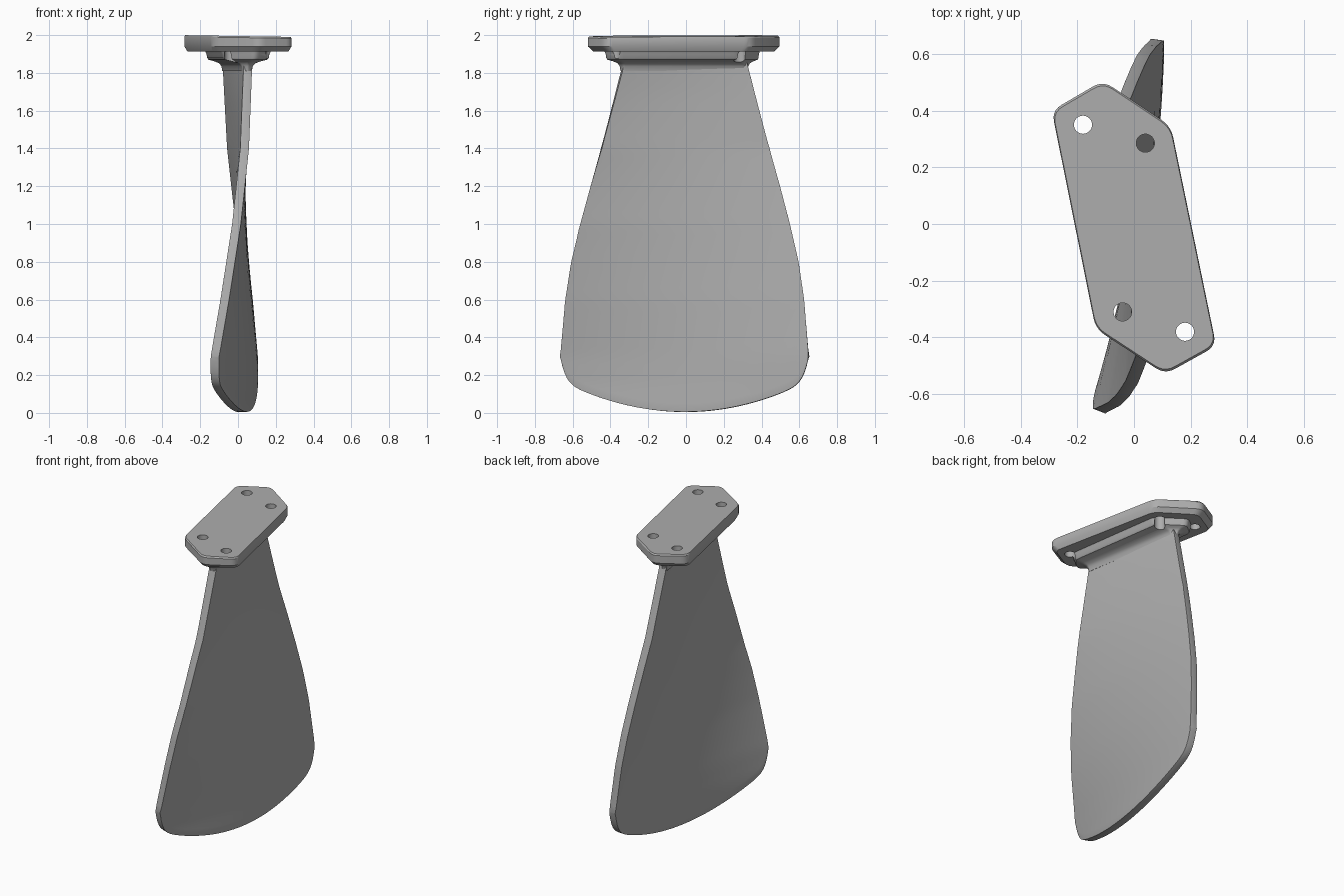
import bpy, bmesh, math
from mathutils import Vector

if "Cube" in bpy.data.objects:
    bpy.data.objects.remove(bpy.data.objects["Cube"], do_unlink=True)

grey = bpy.data.materials.new("plain grey")
grey.use_nodes = True
COLOUR = (0.42, 0.42, 0.42, 1)
grey.diffuse_color = COLOUR
grey.node_tree.nodes["Principled BSDF"].inputs["Base Color"].default_value = COLOUR


def finish(name, bm):
    bmesh.ops.recalc_face_normals(bm, faces=bm.faces)
    mesh = bpy.data.meshes.new(name)
    bm.to_mesh(mesh)
    bm.free()
    mesh.materials.append(grey)
    ob = bpy.data.objects.new(name, mesh)
    bpy.context.collection.objects.link(ob)
    return ob


def activate(ob):
    bpy.ops.object.select_all(action='DESELECT')
    ob.select_set(True)
    bpy.context.view_layer.objects.active = ob


def smooth(ob, degrees):
    activate(ob)
    bpy.ops.object.shade_smooth_by_angle(angle=math.radians(degrees))


def rounded(points, radius, steps=5):
    """Polygon with its corners rounded by short quadratic curves."""
    out = []
    pts = [Vector(p) for p in points]
    for i, p in enumerate(pts):
        a = p + (pts[i - 1] - p).normalized() * radius
        b = p + (pts[(i + 1) % len(pts)] - p).normalized() * radius
        for k in range(steps + 1):
            t = k / steps
            out.append(a * (1 - t) ** 2 + p * 2 * t * (1 - t) + b * t * t)
    return out


def loft(name, rings):
    bm = bmesh.new()
    rows = [[bm.verts.new(p) for p in ring] for ring in rings]
    n = len(rows[0])
    for a, b in zip(rows, rows[1:]):
        for i in range(n):
            j = (i + 1) % n
            bm.faces.new((a[i], a[j], b[j], b[i]))
    bm.faces.new(rows[0])
    bm.faces.new(rows[-1])
    return finish(name, bm)


def table(pairs, z):
    """Linear interpolation in a short height table."""
    if z <= pairs[0][0]:
        return pairs[0][1]
    for (z0, a), (z1, b) in zip(pairs, pairs[1:]):
        if z <= z1:
            return a + (b - a) * (z - z0) / (z1 - z0)
    return pairs[-1][1]


# Mounting plate: rounded hexagon with a chamfered underside
outline = rounded([(-.29, .40), (-.11, .505), (.13, .345),
                   (.29, -.43), (.11, -.53), (-.135, -.37)], .04)


def plate_ring(scale, z, tilt=0):
    return [(p.x * scale, p.y * scale, z - tilt * p.x) for p in outline]


plate = loft("mounting_plate", [plate_ring(.985, 1.995, .016), plate_ring(1, 1.987, .016),
                                plate_ring(1, 1.94), plate_ring(.94, 1.912)])

# Collar: stepped hexagon blending down into the blade root
collar_top = rounded([(-.17, .33), (-.09, .395), (.075, .28),
                      (.17, -.36), (.09, -.435), (-.08, -.31)], .03)
root = rounded([(-.085, .31), (-.06, .33), (-.035, .31),
                (.075, -.33), (.05, -.35), (.025, -.33)], .01)


def collar_ring(blend, z):
    return [(*a.lerp(b, blend), z) for a, b in zip(collar_top, root)]


collar = loft("collar", [collar_ring(w, z) for w, z in
                         [(-.15, 1.925), (0, 1.9), (.03, 1.88), (.12, 1.87),
                          (.55, 1.86), (.82, 1.85), (.95, 1.835), (1, 1.81)]])

# Bolt holes through plate and collar
for x, y in [(-.18, .35), (.18, -.38), (.04, .285), (-.04, -.31)]:
    bpy.ops.mesh.primitive_cylinder_add(vertices=32, radius=.032, depth=.6, location=(x, y, 1.95))
    cutter = bpy.context.object
    cutter.name = "hole_cutter"
    cutter.hide_render = True
    for part in (plate, collar):
        activate(part)
        mod = part.modifiers.new("hole", 'BOOLEAN')
        mod.object = cutter
        mod.solver = 'EXACT'
        bpy.ops.object.modifier_apply(modifier=mod.name)
    bpy.data.objects.remove(cutter, do_unlink=True)
smooth(plate, 25)
smooth(collar, 35)

# Blade: twisted, slightly cambered sheet with a curved lower edge
half_width = [(.3, .655), (.6, .63), (.8, .6), (1.0, .553), (1.2, .5),
              (1.4, .443), (1.6, .39), (1.83, .33), (1.88, .32)]
front_x = [(.15, -.135), (.3, -.122), (.6, -.07), (1.0, -.008), (1.4, .035), (1.83, .052)]
back_x = [(.15, .085), (.3, .082), (.6, .055), (1.0, .01), (1.4, -.035), (1.83, -.058)]
COLS, ROWS = 48, 40
bm = bmesh.new()
grid = []
for r in range(ROWS + 1):
    row = []
    for c in range(COLS + 1):
        u = math.sin(math.pi / 2 * (2 * c / COLS - 1))
        low = .005 + .165 * u * u + .13 * abs(u) ** 24
        z = low + (1.87 - low) * r / ROWS
        t = (u + 1) / 2
        x = table(front_x, z) * (1 - t) + table(back_x, z) * t
        x += .05 * max(0, 1 - z / 1.7) * (1 - u * u)
        row.append(bm.verts.new((x, -.005 + table(half_width, z) * u, z)))
    grid.append(row)
for a, b in zip(grid, grid[1:]):
    for i in range(COLS):
        bm.faces.new((a[i], a[i + 1], b[i + 1], b[i]))
blade = finish("blade", bm)
activate(blade)
sheet = blade.modifiers.new("thickness", 'SOLIDIFY')
sheet.thickness = .046
sheet.offset = 0
edge = blade.modifiers.new("round_edge", 'BEVEL')
edge.width = .016
edge.segments = 3
edge.limit_method = 'ANGLE'
edge.angle_limit = math.radians(50)
for name in ("thickness", "round_edge"):
    bpy.ops.object.modifier_apply(modifier=name)
smooth(blade, 40)
